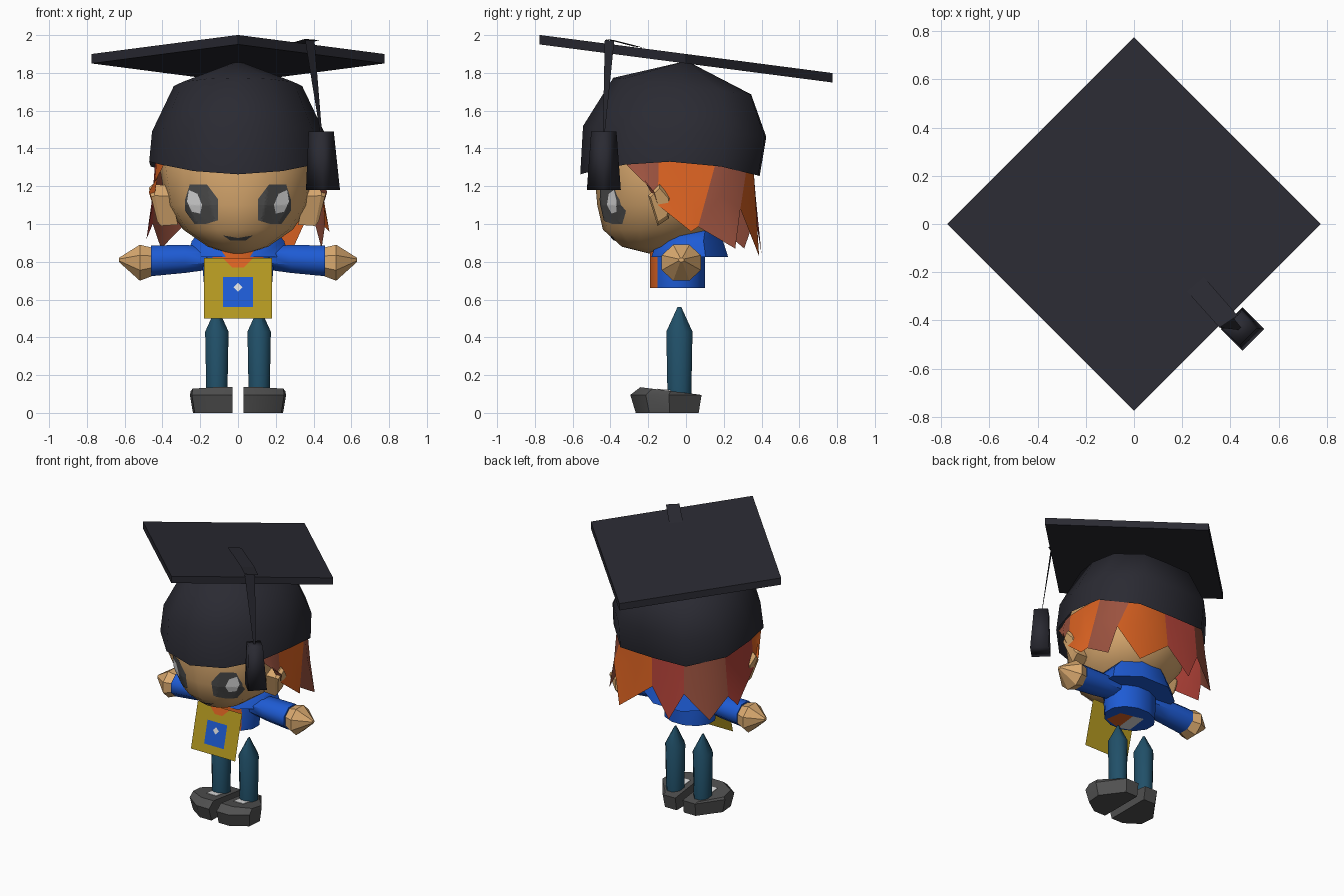
import bpy
from math import sin, cos, pi, radians
from mathutils import Vector
from mathutils.bvhtree import BVHTree

if "Cube" in bpy.data.objects:
    bpy.data.objects.remove(bpy.data.objects["Cube"])


def material(name, r, g, b):
    m = bpy.data.materials.new(name)
    m.use_nodes = True
    m.diffuse_color = (r, g, b, 1)
    bsdf = next(n for n in m.node_tree.nodes if n.type == 'BSDF_PRINCIPLED')
    bsdf.inputs["Base Color"].default_value = (r, g, b, 1)
    bsdf.inputs["Roughness"].default_value = 0.8
    return m


BLACK = material("cap black", .023, .023, .032)
SKIN = material("skin", .70, .40, .16)
ORANGE = material("hair orange", .72, .125, .016)
RED = material("hair red", .45, .055, .04)
BROWN = material("hair brown", .33, .085, .05)
BLUE = material("shirt blue", .013, .105, .66)
YELLOW = material("panel yellow", .46, .32, .015)
TEAL = material("trouser teal", .015, .08, .14)
GREY = material("dark grey", .08, .08, .08)
WHITE = material("white", .75, .75, .75)


def build(name, verts, faces, mats, smooth=0):
    me = bpy.data.meshes.new(name)
    me.from_pydata([tuple(v) for v in verts], [], faces)
    for m in mats:
        me.materials.append(m)
    if smooth:
        me.shade_smooth()
        me.set_sharp_from_angle(angle=radians(smooth))
    ob = bpy.data.objects.new(name, me)
    bpy.context.scene.collection.objects.link(ob)
    return ob


def bulge(a):
    """Fuller back corners for the cap and hair."""
    return 1 + .18 * sin(2 * a) ** 2 * (sin(a) > 0)


def ring(c, ra, rb, n=8, axis='z', turn=0.0, tilt=0.0, full=False):
    """Ellipse of n points round the z or x axis; tilt slopes z along y."""
    out = []
    for i in range(n):
        a = 2 * pi * (i + turn) / n
        k = bulge(a) if full else 1
        u, v = k * ra * cos(a), k * rb * sin(a)
        d = Vector((u, v, tilt * v)) if axis == 'z' else Vector((0, u, v))
        out.append(Vector(c) + d)
    return out


def loft(name, rings, mat, smooth=0, caps=(True, True)):
    n = len(rings[0])
    verts = [v for r in rings for v in r]
    faces = []
    for k in range(len(rings) - 1):
        for i in range(n):
            j = (i + 1) % n
            faces.append((k * n + i, k * n + j, (k + 1) * n + j, (k + 1) * n + i))
    if caps[0]:
        faces.append(tuple(reversed(range(n))))
    if caps[1]:
        faces.append(tuple(range(len(verts) - n, len(verts))))
    return build(name, verts, faces, [mat], smooth)


def plate(name, pts, mat):
    return build(name, pts, [tuple(range(len(pts)))], [mat])


# Head
head_rings = [((0, -.15, .84), .03, .03), ((0, -.17, .88), .16, .17),
              ((0, -.12, .97), .29, .32), ((0, -.08, 1.1), .38, .39),
              ((0, -.08, 1.33), .42, .41), ((0, -.08, 1.5), .36, .36)]
head = loft("head", [ring(c, a, b, 16) for c, a, b in head_rings], SKIN, 60)
tree = BVHTree.FromPolygons([v.co for v in head.data.vertices],
                            [tuple(p.vertices) for p in head.data.polygons])


# Painted face details pressed onto the head
def face_patch(name, outline, mat, lift):
    c = sum((Vector(p) for p in outline), Vector((0, 0))) / len(outline)
    edge = []
    for i, p in enumerate(outline):
        q = outline[(i + 1) % len(outline)]
        edge += [Vector(p).lerp(Vector(q), t / 4) for t in range(4)]
    rings = []
    for s in range(9):
        row = []
        for p in edge:
            x, z = c.lerp(p, max(s / 8, .02))
            hit = tree.ray_cast(Vector((x, -2, z)), Vector((0, 1, 0)))[0]
            row.append(hit - Vector((0, lift, 0)))
        rings.append(row)
    loft(name, rings, mat, 0, (True, False))


EYE = [(.28, 1.13), (.255, 1.21), (.165, 1.21), (.105, 1.13), (.105, 1.02), (.17, 1), (.23, 1.0), (.28, 1.07)]
SHINE = [(.26, 1.18), (.215, 1.16), (.19, 1.1), (.20, 1.055), (.245, 1.065), (.27, 1.12)]
MOUTH = [(-.08, .94), (-.04, .912), (.04, .912), (.08, .94), (.04, .925), (-.04, .925)]
for s, side in ((1, "left"), (-1, "right")):
    face_patch(side + "_eye", [(s * x, z) for x, z in EYE], GREY, .006)
    face_patch(side + "_eye_shine", [(s * x, z) for x, z in SHINE], WHITE, .009)
face_patch("mouth", MOUTH, GREY, .006)

# Cap: dome with a curved rim, tilted square board
rim = ring((0, -.085, 1.33), .47, .475, 12, full=True)
for v in rim:
    v.z -= .07 * ((v.y + .1) / .47) ** 2
loft("cap_dome", [rim, ring((0, -.06, 1.49), .455, .485, 12, tilt=-.06, full=True),
                  ring((0, -.02, 1.73), .34, .365, 12, tilt=-.12, full=True),
                  ring((0, 0, 1.86), .01, .01, 12)], BLACK, 60, (False, True))
SLOPE = -.13
loft("cap_board", [ring((0, 0, z), .775, .775, 4, tilt=SLOPE) for z in (1.85, 1.9)], BLACK)

# Tassel: ribbon over the board, hanging cord, weighted end
ribbon = [(-.07, -.02, 0), (0, .04, 0), (.22, -.28, 0), (.29, -.22, 0), (.355, -.43, .02), (.43, -.38, .02)]
build("tassel_ribbon", [(x, y, 1.904 + SLOPE * y + up) for x, y, up in ribbon],
      [(0, 2, 3, 1), (2, 4, 5, 3)], [BLACK])
plate("tassel_cord", [(.355, -.43, 1.975), (.405, -.38, 1.97), (.445, -.43, 1.48), (.435, -.44, 1.48)], BLACK)
loft("tassel_end", [ring((.45, -.435, 1.18), .09, .09, 4),
                    ring((.44, -.435, 1.49), .067, .067, 4)], BLACK, 100)

# Hair: one flared shell of coloured locks
# (hem: top angle, bottom angle, height; tips: angle, height, colour)
HEM = [(-30, -30, 1.31), (-8, -8, 1.1), (30, 18, .985), (55, 44, 1.08), (86, 88, 1.03),
       (118, 118, 1.04), (150, 152, 1), (188, 188, 1.1), (210, 210, 1.31)]
TIPS = [(-10, 1.17, BROWN), (13, .96, ORANGE), (38, .87, BROWN), (60, .83, ORANGE),
        (106, .84, RED), (136, .87, BROWN), (160, .92, RED), (190, 1.17, ORANGE)]


def hair_point(deg, r, z):
    a = radians(deg)
    return (r * bulge(a) * cos(a), -.085 + r * bulge(a) * sin(a), z)


for k, (tip, low, mat) in enumerate(TIPS):
    (t0, a0, z0), (t1, a1, z1) = HEM[k], HEM[k + 1]
    mid = (t0 + t1) / 2
    pts = [hair_point(*p) for p in ((t0, .435, 1.34), (mid, .435, 1.34), (t1, .435, 1.34),
                                    (a1, .455, z1), (tip, .48, low), (a0, .455, z0),
                                    ((a0 + a1) / 2, .45, 1.15 if low < 1 else 1.25))]
    build("hair_lock_%d" % (k + 1), pts,
          [(0, 1, 6, 5), (1, 2, 3, 6), (5, 6, 4), (6, 3, 4)], [mat], 60)

# Torso with an orange shirt front
torso = loft("torso", [ring((0, -.045, z), rx, .15, 12, turn=.5)
                       for z, rx in ((.66, .185), (.78, .195), (.92, .18))], BLUE, 40)
torso.data.materials.append(ORANGE)
for p in torso.data.polygons:
    if p.normal.y < -.8:
        p.material_index = 1
plate("shirt_hem_orange", [(.12, -.14, .655), (-.01, -.18, .655), (.01, 0, .655), (.1, -.02, .655)], ORANGE)
plate("shirt_hem_white", [(-.01, -.18, .655), (-.09, -.15, .655), (-.07, .02, .655), (.01, 0, .655)], WHITE)
loft("collar", [ring((0, .02, .825), .29, .22, 8, turn=.5),
                ring((0, .02, .91), .265, .19, 8, turn=.5),
                ring((0, .05, .98), .2, .14, 8, turn=.5)], BLUE, 50)


# Chest panel leaning forward, emblem and neck scarf
def panel(name, outline, mat, lift):
    plate(name, [(x, -.21 - .25 * (.82 - z) - lift, z) for x, z in outline], mat)


panel("chest_panel", [(-.18, .5), (.18, .5), (.18, .82), (-.18, .82)], YELLOW, 0)
panel("emblem", [(-.08, .56), (.08, .56), (.08, .72), (-.08, .72)], BLUE, .005)
panel("emblem_spot", [(0, .64), (.024, .665), (0, .69), (-.024, .665)], WHITE, .009)
panel("scarf_tip", [(-.08, .82), (-.03, .77), (.03, .77), (.08, .82)], ORANGE, .005)

# Mirrored parts
EAR = [(-.2, 1.15), (-.14, 1.21), (-.08, 1.14), (-.09, 1.03), (-.15, .99)]
SHOE = [(.03, .08), (.13, .08), (.25, -.09), (.24, -.21), (.13, -.29), (.03, -.29)]
for s, side in ((1, "left"), (-1, "right")):
    def pair(name, rings, mat, smooth=0):
        rings = [[Vector((s * v[0], v[1], v[2])) for v in r] for r in rings]
        if s < 0:
            rings = [r[::-1] for r in rings]
        loft(side + "_" + name, rings, mat, smooth)

    c = Vector((-.14, 1.11))
    pair("ear", [[(x + .2 * (z - 1.1), *c.lerp(Vector((y, z)), f))
                  for y, z in EAR] for x, f in ((.34, .95), (.43, 1), (.45, .8))], SKIN)
    pair("arm", [ring((x, -.03, z), ry, rz, 8, 'x', .5)
                 for x, z, ry, rz in ((.14, .82, .08, .065), (.28, .815, .095, .08),
                                      (.46, .805, .1, .088))], BLUE, 50)
    pair("hand", [ring((x, -.025, z), ry, rz, 8, 'x', .5)
                  for x, z, ry, rz in ((.45, .8, .085, .08), (.52, .795, .112, .103),
                                       (.63, .81, .015, .012))], SKIN)
    pair("leg", [ring((.112, -.035, z), r, r + .008, 8, 'z', .5)
                 for z, r in ((.08, .06), (.43, .067), (.56, .003))], TEAL, 60)
    pair("shoe", [[(.02 + (x - .02) * f, -.05 + (y + .05) * g, z0 - .1 * y * h) for x, y in SHOE]
                  for f, g, z0, h in ((.95, .9, 0, 0), (1.02, 1.02, .095, 0), (1, .8, .107, 1))],
         GREY, 40)
    pair("shoe_tongue", [[(x, y, z - .1 * y) for x, y in
                          ((.07, -.08), (.15, -.08), (.15, -.15), (.07, -.15))]
                         for z in (.105, .113)], WHITE)
